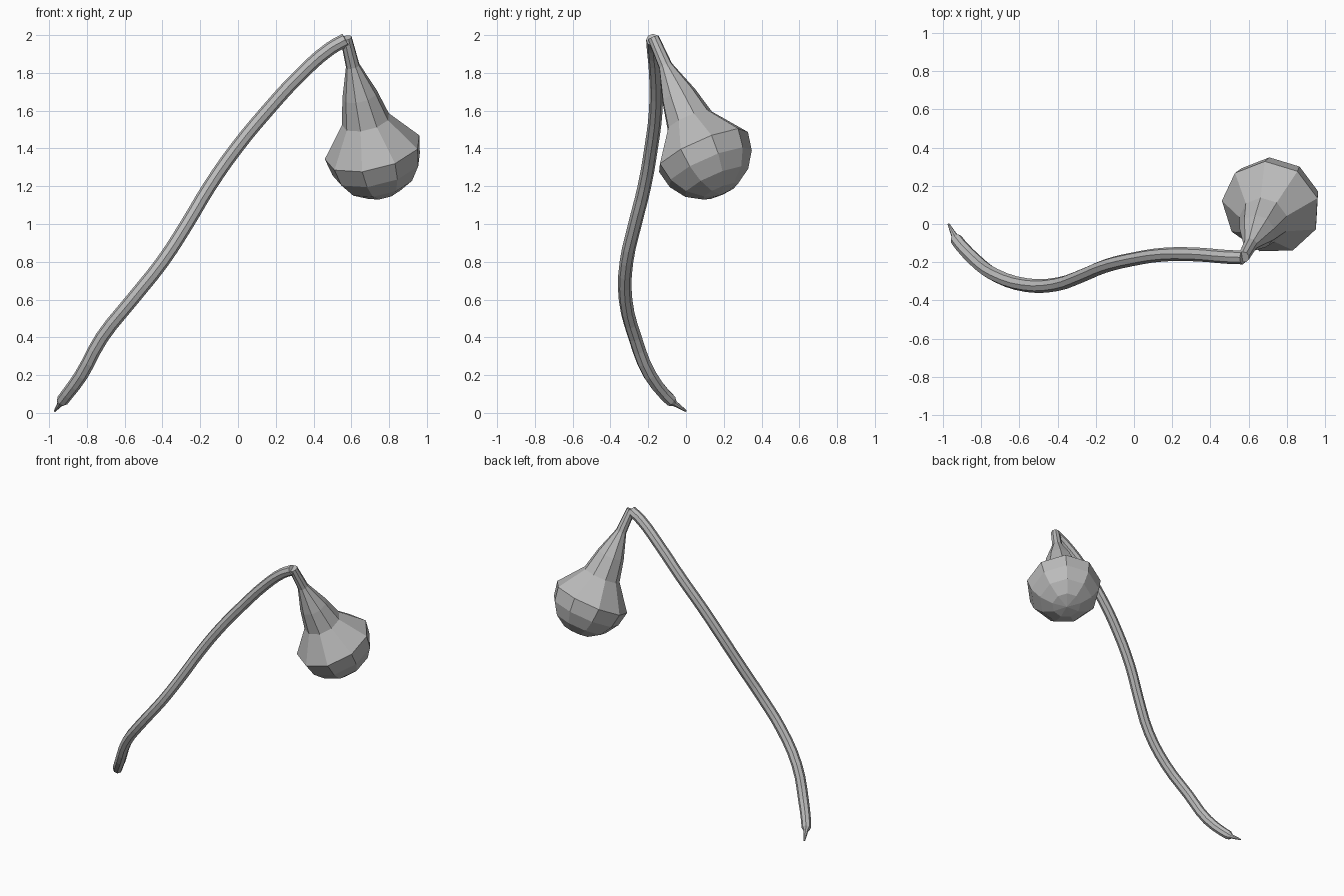
import bpy, bmesh, math
from mathutils import Vector

if "Cube" in bpy.data.objects:
    bpy.data.objects.remove(bpy.data.objects["Cube"])

grey = bpy.data.materials.new("plain grey")
grey.use_nodes = True
grey.diffuse_color = (0.5, 0.5, 0.5, 1)
grey.node_tree.nodes["Principled BSDF"].inputs["Base Color"].default_value = grey.diffuse_color


def add_object(name, data):
    obj = bpy.data.objects.new(name, data)
    bpy.context.collection.objects.link(obj)
    data.materials.append(grey)
    return obj


def make_stem():
    """Long bent stalk with a pinched, pointed root end."""
    path = [(-.97, 0, .01), (-.94, -.06, .05), (-.93, -.08, .065),
            (-.83, -.19, .20), (-.72, -.27, .40), (-.56, -.32, .60),
            (-.40, -.315, .80), (-.27, -.27, 1.0), (-.15, -.22, 1.2),
            (-.01, -.185, 1.4), (.155, -.16, 1.6), (.34, -.16, 1.8),
            (.49, -.172, 1.93), (.57, -.175, 1.975)]
    curve = bpy.data.curves.new("stem", 'CURVE')
    curve.dimensions = '3D'
    curve.bevel_depth = 0.036
    curve.bevel_resolution = 2
    curve.resolution_u = 3
    curve.use_fill_caps = True
    spline = curve.splines.new('BEZIER')
    spline.bezier_points.add(len(path) - 1)
    for i, (point, co) in enumerate(zip(spline.bezier_points, path)):
        point.co = co
        kind = 'VECTOR' if i < 2 else 'AUTO'
        point.handle_left_type = point.handle_right_type = kind
        point.radius = (0.15, 0.45, 0.9)[i] if i < 3 else 1
    spline.use_smooth = False
    obj = add_object("stem", curve)
    bpy.ops.object.select_all(action='DESELECT')
    bpy.context.view_layer.objects.active = obj
    obj.select_set(True)
    bpy.ops.object.convert(target='MESH')


def make_bulb(sides=9, radius=0.262, waist=0.665):
    """Gourd-shaped hanging bulb: narrow neck, wide cone, round underside."""
    top = Vector((.572, -.173, 1.985))
    axis = Vector((.215, .39, -.895)).normalized()
    across = Vector((1, 0, 0))
    across = (across - axis * across.dot(axis)).normalized()
    up = across.cross(axis)
    # Neck rings as (distance along the axis, radius), then a half sphere
    profile = [(0, .031), (.165, .037), (.34, .095), (.49, .13)]
    for step in range(4):
        a = step * math.pi / 8
        profile.append((waist + radius * math.sin(a), radius * math.cos(a)))

    bm = bmesh.new()
    rings = []
    for dist, r in profile:
        ring = []
        for k in range(sides):
            a = math.radians(23) + math.tau * k / sides
            ring.append(bm.verts.new(
                top + axis * dist + r * (across * math.cos(a) - up * math.sin(a))))
        rings.append(ring)
    for a, b in zip(rings, rings[1:]):
        for k in range(sides):
            n = (k + 1) % sides
            bm.faces.new((a[k], a[n], b[n], b[k]))
    bm.faces.new(rings[0])
    pole = bm.verts.new(top + axis * (waist + radius))
    for k in range(sides):
        bm.faces.new((rings[-1][k], rings[-1][(k + 1) % sides], pole))
    bmesh.ops.recalc_face_normals(bm, faces=bm.faces)
    mesh = bpy.data.meshes.new("bulb")
    bm.to_mesh(mesh)
    bm.free()
    add_object("bulb", mesh)


make_stem()
make_bulb()
